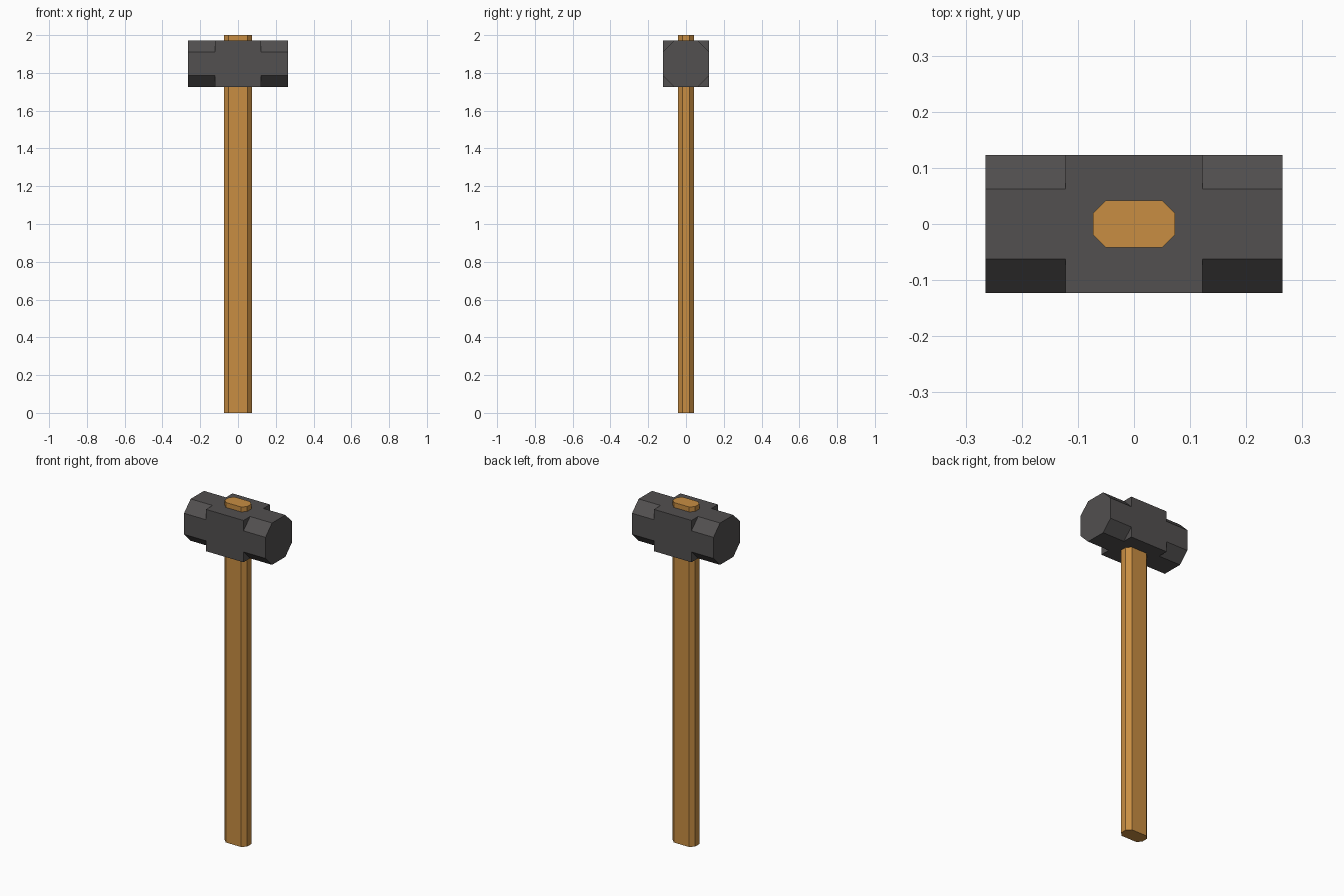
import bpy, bmesh

if "Cube" in bpy.data.objects:
    bpy.data.objects.remove(bpy.data.objects["Cube"])


def octagon(hx, hy, c):
    """Rectangle with cut corners, counter-clockwise, two points per corner."""
    return [(hx, hy - c), (hx - c, hy), (-hx + c, hy), (-hx, hy - c),
            (-hx, -hy + c), (-hx + c, -hy), (hx - c, -hy), (hx, -hy + c)]


def finish(name, bm, color):
    bmesh.ops.recalc_face_normals(bm, faces=bm.faces)
    mesh = bpy.data.meshes.new(name)
    bm.to_mesh(mesh)
    bm.free()
    mat = bpy.data.materials.new(name + "_material")
    mat.diffuse_color = color
    mat.use_nodes = True
    mat.node_tree.nodes["Principled BSDF"].inputs["Base Color"].default_value = mat.diffuse_color
    mesh.materials.append(mat)
    obj = bpy.data.objects.new(name, mesh)
    bpy.context.collection.objects.link(obj)
    return obj


# Handle: chamfered rectangular bar running the full height
bm = bmesh.new()
base = bm.faces.new([bm.verts.new((x, y, 0)) for x, y in octagon(0.073, 0.042, 0.023)])
top = bmesh.ops.extrude_face_region(bm, geom=[base], use_keep_orig=True)
bmesh.ops.translate(bm, vec=(0, 0, 2),
                    verts=[v for v in top["geom"] if isinstance(v, bmesh.types.BMVert)])
finish("handle", bm, (0.58, 0.27, 0.055, 1))

# Head: square middle block with octagonal striking ends along x
HALF, MID, R, CUT, ZC = 0.265, 0.122, 0.123, 0.061, 1.848
oct_pts = octagon(R, R, CUT)
corner_pts = [(R, R), (-R, R), (-R, -R), (R, -R)]
bm = bmesh.new()


def ring(x, pts):
    return [bm.verts.new((x, y, ZC + z)) for y, z in pts]


inner, corners = {}, {}
for s in (-1, 1):
    outer = ring(s * HALF, oct_pts)
    inner[s] = ring(s * MID, oct_pts)
    corners[s] = ring(s * MID, corner_pts)
    bm.faces.new(outer)
    for i in range(4):
        a, b = 2 * i, 2 * i + 1
        # chamfer and its step up to the block corner
        bm.faces.new((outer[a], outer[b], inner[s][b], inner[s][a]))
        bm.faces.new((inner[s][a], corners[s][i], inner[s][b]))
        # flat side of the striking end
        n = (b + 1) % 8
        bm.faces.new((outer[b], outer[n], inner[s][n], inner[s][b]))

# Four flat sides of the middle block
for i in range(4):
    j, b, n = (i + 1) % 4, 2 * i + 1, (2 * i + 2) % 8
    bm.faces.new((corners[-1][i], inner[-1][b], inner[-1][n], corners[-1][j],
                  corners[1][j], inner[1][n], inner[1][b], corners[1][i]))
finish("hammer_head", bm, (0.085, 0.08, 0.08, 1))
